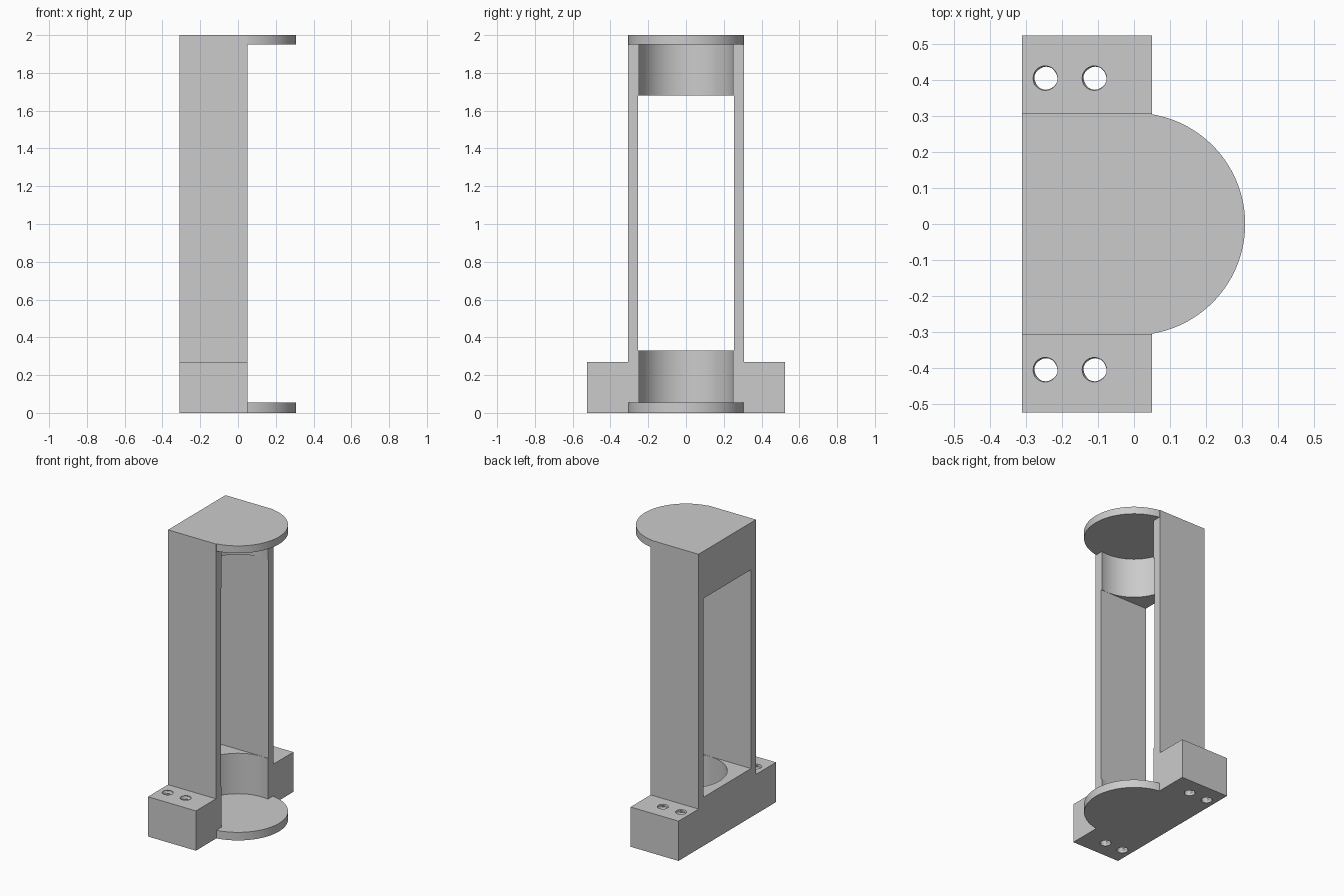
import bpy, bmesh
from math import acos, cos, sin, pi, radians

if "Cube" in bpy.data.objects:
    bpy.data.objects.remove(bpy.data.objects["Cube"], do_unlink=True)

BACK, FRONT = -0.31, 0.05        # x range of the frame
HALF, RADIUS = 0.308, 0.308      # half width and plate radius
BORE = 0.254
FLOOR, CEILING, HEIGHT = 0.055, 1.95, 2.0
SILL, LINTEL = 0.33, 1.68
FOOT_END, FOOT_TOP = 0.523, 0.27

grey = bpy.data.materials.new("light grey plastic")
grey.use_nodes = True
grey.diffuse_color = (0.6, 0.6, 0.6, 1)
grey.node_tree.nodes["Principled BSDF"].inputs["Base Color"].default_value = (0.6, 0.6, 0.6, 1)


def loft(name, rings):
    """Solid through a stack of equal rings of points, capped at both ends."""
    bm = bmesh.new()
    rows = [[bm.verts.new(p) for p in ring] for ring in rings]
    n = len(rows[0])
    for low, high in zip(rows, rows[1:]):
        for i in range(n):
            j = (i + 1) % n
            bm.faces.new((low[i], low[j], high[j], high[i]))
    bm.faces.new(rows[0][::-1])
    bm.faces.new(rows[-1])
    bmesh.ops.recalc_face_normals(bm, faces=bm.faces)
    mesh = bpy.data.meshes.new(name)
    bm.to_mesh(mesh)
    bm.free()
    mesh.materials.append(grey)
    obj = bpy.data.objects.new(name, mesh)
    bpy.context.collection.objects.link(obj)
    return obj


def prism(name, outline, z0, z1):
    return loft(name, [[(x, y, z) for x, y in outline] for z in (z0, z1)])


def box(name, x0, x1, y0, y1, z0, z1):
    return prism(name, [(x0, y0), (x1, y0), (x1, y1), (x0, y1)], z0, z1)


def cylinder(name, r, z0, z1, n=96):
    return prism(name, [(r * cos(2 * pi * i / n), r * sin(2 * pi * i / n)) for i in range(n)], z0, z1)


def activate(obj):
    bpy.ops.object.select_all(action='DESELECT')
    obj.select_set(True)
    bpy.context.view_layer.objects.active = obj


def cut(obj, cutter):
    cutter.hide_render = True
    mod = obj.modifiers.new("cut", 'BOOLEAN')
    mod.operation, mod.solver, mod.object = 'DIFFERENCE', 'EXACT', cutter
    activate(obj)
    bpy.ops.object.modifier_apply(modifier=mod.name)
    bpy.data.objects.remove(cutter, do_unlink=True)


def thread(name, cx, cy, pitch=0.03, n=24):
    """Helically ridged screw shape that leaves a threaded hole."""
    rings = []
    for k in range(43):
        z = -0.02 + k * pitch / 4
        ring = []
        for i in range(n):
            wave = (z / pitch - i / n) % 1
            r = 0.031 + 0.006 * (1 - abs(2 * wave - 1))
            a = 2 * pi * i / n
            ring.append((cx + r * cos(a), cy + r * sin(a), z))
        rings.append(ring)
    return loft(name, rings)


# Frame: square back with rounded front plates
start = acos(FRONT / RADIUS)
steps = 72
arc = [(RADIUS * cos(a), RADIUS * sin(a))
       for a in (-start + 2 * start * i / steps for i in range(steps + 1))]
outline = [(BACK, -HALF), (FRONT, -HALF)] + arc + [(FRONT, HALF), (BACK, HALF)]
frame = prism("holder_frame", outline, 0, HEIGHT)

# Open front, open window and round seats at both ends
cut(frame, box("front_cutter", FRONT, 1, -1, 1, FLOOR, CEILING))
cut(frame, box("window_cutter", -1, 1, -0.255, 0.255, SILL, LINTEL))
cut(frame, cylinder("lower_seat_cutter", BORE, FLOOR, SILL + 0.1))
cut(frame, cylinder("upper_seat_cutter", BORE, LINTEL - 0.1, CEILING))
activate(frame)
bpy.ops.object.shade_smooth_by_angle(angle=radians(30))

# Mounting feet with threaded screw holes
for side, s in (("left", 1), ("right", -1)):
    y0, y1 = sorted((s * HALF, s * FOOT_END))
    foot = box("mounting_foot_" + side, BACK, FRONT, y0, y1, 0, FOOT_TOP)
    for x in (-0.244, -0.108):
        cut(foot, thread("screw_cutter", x, s * 0.404))
